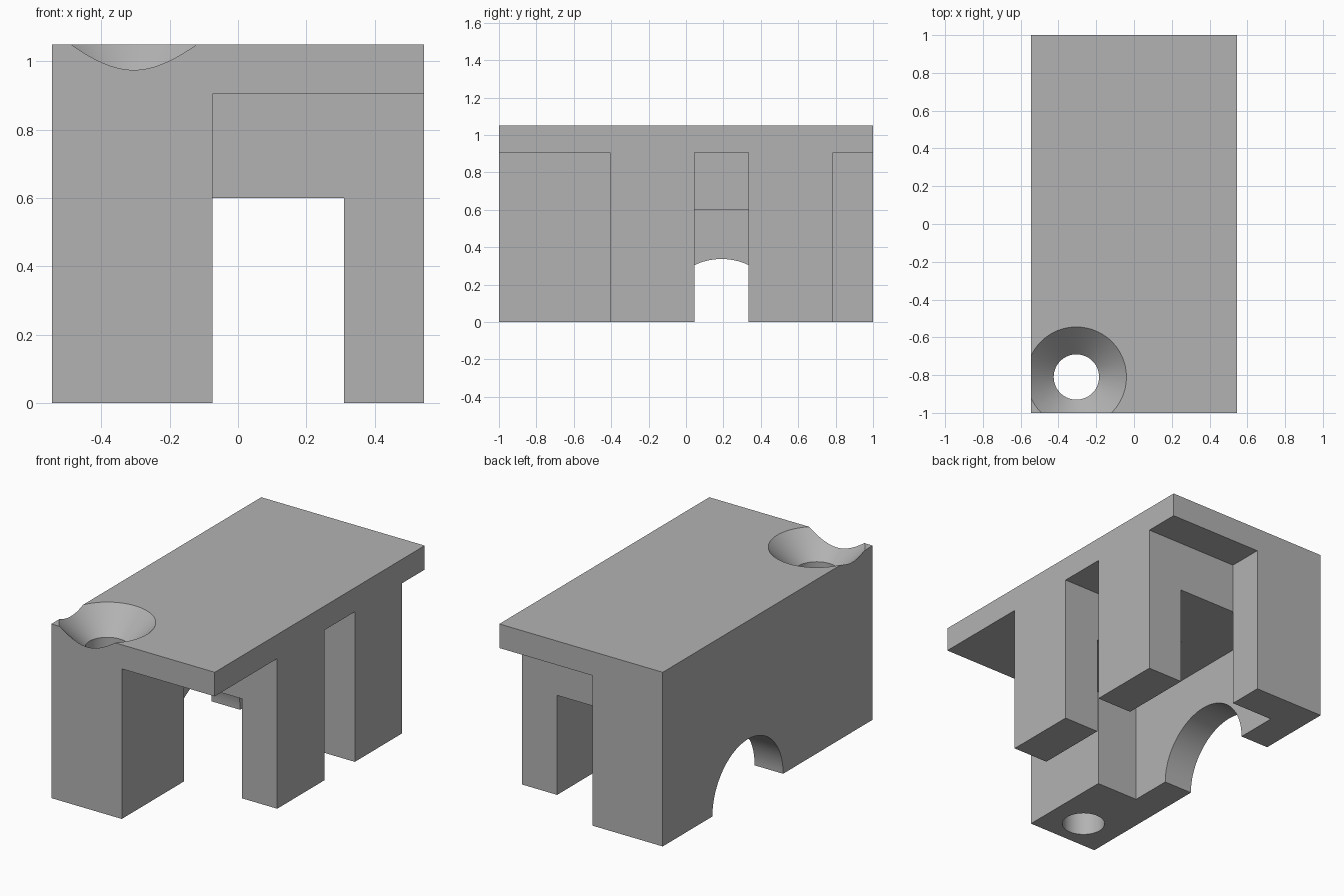
import bpy
import bmesh
from mathutils import Matrix, Vector

default = bpy.data.objects.get("Cube")
if default:
    bpy.data.objects.remove(default, do_unlink=True)

# One plain grey for the whole block
grey = bpy.data.materials.new("plain grey")
grey.use_nodes = True
colour = (0.45, 0.45, 0.45, 1)
grey.diffuse_color = colour
grey.node_tree.nodes["Principled BSDF"].inputs["Base Color"].default_value = colour


def finish(name, bm):
    bmesh.ops.recalc_face_normals(bm, faces=bm.faces)
    mesh = bpy.data.meshes.new(name)
    bm.to_mesh(mesh)
    bm.free()
    mesh.materials.append(grey)
    obj = bpy.data.objects.new(name, mesh)
    bpy.context.collection.objects.link(obj)
    return obj


def box(name, x, y, z):
    bm = bmesh.new()
    spans = (x, y, z)
    centre = Vector([(a + b) / 2 for a, b in spans])
    size = Vector([b - a for a, b in spans])
    bmesh.ops.create_cube(bm, size=1, matrix=Matrix.LocRotScale(centre, None, size))
    return finish(name, bm)


def cone(name, centre, r_low, r_high, depth, turn=None):
    bm = bmesh.new()
    bmesh.ops.create_cone(bm, cap_ends=True, segments=96, radius1=r_low, radius2=r_high,
                          depth=depth, matrix=Matrix.LocRotScale(Vector(centre), turn, None))
    return finish(name, bm)


def cut(target, cutter):
    cutter.hide_render = True
    mod = target.modifiers.new(cutter.name, 'BOOLEAN')
    mod.operation = 'DIFFERENCE'
    mod.solver = 'EXACT'
    mod.object = cutter
    bpy.context.view_layer.objects.active = target
    bpy.ops.object.modifier_apply(modifier=mod.name)
    bpy.data.objects.remove(cutter, do_unlink=True)


W, H = 0.545, 1.05
SLAB = 0.905     # underside of the top slab
INNER = -0.075   # inner face of the corner columns
LOW = -0.2

block = box("bridge_block", (-W, W), (-1, 1), (0, H))

# Front overhang, slot between the legs, and back overhang
for name, y in (("front_overhang", (-1.2, -0.405)), ("leg_slot", (0.045, 0.335)),
                ("back_overhang", (0.785, 1.2))):
    cut(block, box(name, (INNER, 0.8), y, (LOW, SLAB)))

# Lengthwise tunnel, with a wider chamber between the corner columns
cut(block, box("tunnel", (INNER, 0.31), (-1.2, 1.2), (LOW, 0.6)))
cut(block, box("chamber", (-0.355, 0.1), (-0.405, 0.785), (LOW, 0.6)))

# Half-round arch through the side wall
cut(block, cone("arch", (-0.5, 0.19, 0), 0.337, 0.337, 0.6,
                Matrix.Rotation(1.5707963, 3, 'Y').to_quaternion()))

# Countersunk hole through the front column
HX, HY = -0.305, -0.81
cut(block, cone("hole", (HX, HY, 0.5), 0.12, 0.12, 1.4))
cut(block, cone("countersink", (HX, HY, 1.0), 0.12, 0.31, 0.19))

# Smooth round walls, crisp edges
bpy.ops.object.select_all(action='DESELECT')
block.select_set(True)
bpy.context.view_layer.objects.active = block
bpy.ops.object.shade_smooth_by_angle(angle=0.5)
